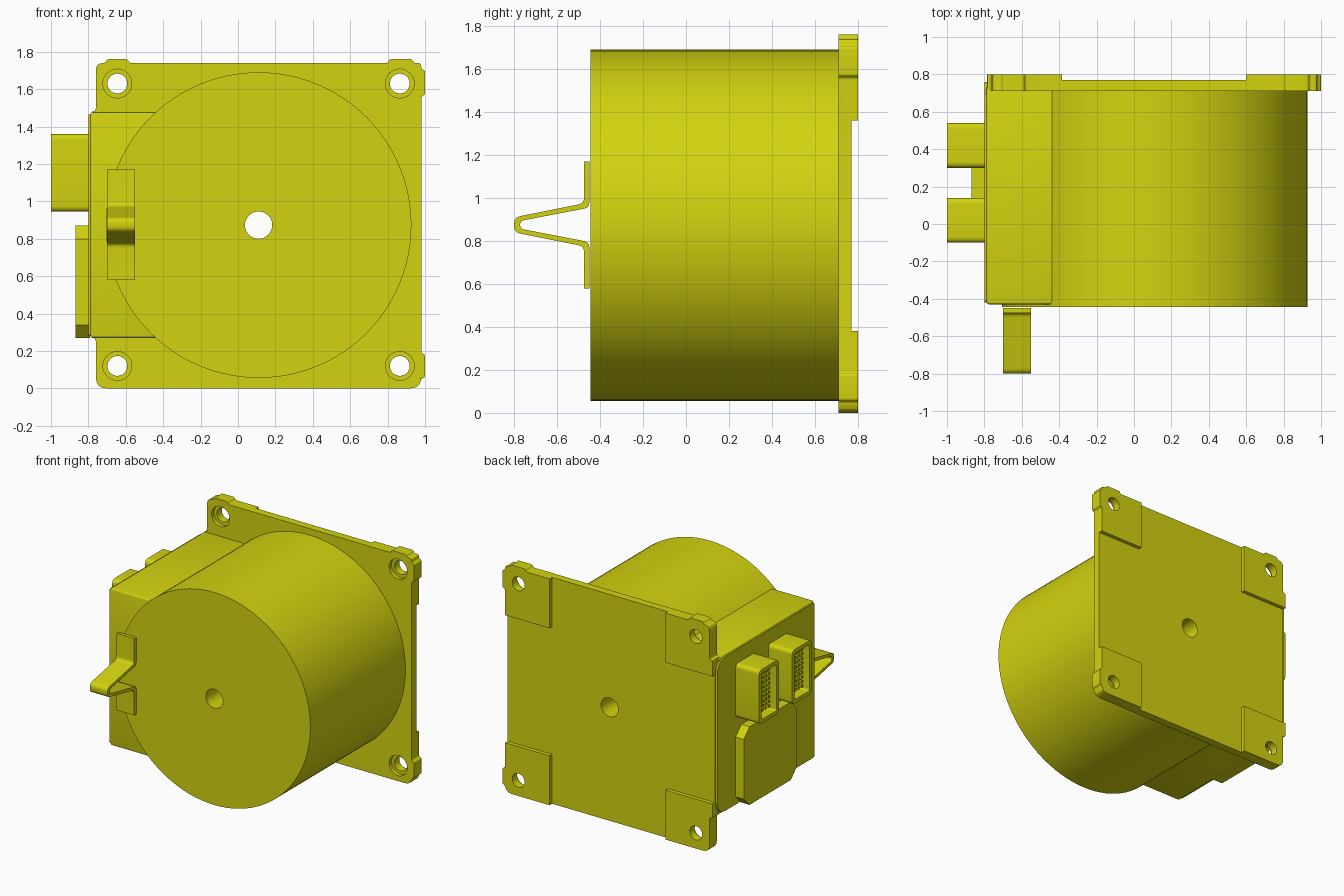
import bpy, bmesh
from math import cos, sin, tau, radians
from mathutils import Vector

if "Cube" in bpy.data.objects:
    bpy.data.objects.remove(bpy.data.objects["Cube"], do_unlink=True)

COLOUR = (0.65, 0.65, 0.005, 1)
mat = bpy.data.materials.new("yellow")
mat.use_nodes = True
mat.diffuse_color = COLOUR
bsdf = mat.node_tree.nodes["Principled BSDF"]
bsdf.inputs["Base Color"].default_value = COLOUR
bsdf.inputs["Roughness"].default_value = 0.6


def rounded(points, steps=6):
    """Polygon from (u, v) or (u, v, radius) corners."""
    out = []
    for i, p in enumerate(points):
        c = Vector(p[:2])
        if len(p) < 3:
            out.append(c)
            continue
        a = c + (Vector(points[i - 1][:2]) - c).normalized() * p[2]
        b = c + (Vector(points[(i + 1) % len(points)][:2]) - c).normalized() * p[2]
        for k in range(steps + 1):
            t = k / steps
            out.append(a * (1 - t) ** 2 + c * (2 * t * (1 - t)) + b * t * t)
    return out


def rect(u0, u1, v0, v1, r=0):
    corners = [(u0, v0), (u1, v0), (u1, v1), (u0, v1)]
    return rounded([c + (r,) for c in corners]) if r else corners


def circle(u, v, r, n=32):
    return [(u + r * cos(tau * i / n), v + r * sin(tau * i / n)) for i in range(n)]


def prism(name, outline, axis, lo, hi):
    """Extrude an outline along x (outline in y, z) or y (outline in x, z)."""
    bm = bmesh.new()
    place = (lambda u, v: (lo, u, v)) if axis == "x" else (lambda u, v: (u, lo, v))
    face = bm.faces.new([bm.verts.new(place(p[0], p[1])) for p in outline])
    ext = bmesh.ops.extrude_face_region(bm, geom=[face])
    move = Vector((hi - lo, 0, 0) if axis == "x" else (0, hi - lo, 0))
    bmesh.ops.translate(bm, vec=move,
                        verts=[g for g in ext["geom"] if isinstance(g, bmesh.types.BMVert)])
    bmesh.ops.recalc_face_normals(bm, faces=bm.faces)
    mesh = bpy.data.meshes.new(name)
    bm.to_mesh(mesh)
    bm.free()
    mesh.materials.append(mat)
    obj = bpy.data.objects.new(name, mesh)
    bpy.context.collection.objects.link(obj)
    return obj


def activate(obj):
    bpy.ops.object.select_all(action="DESELECT")
    obj.select_set(True)
    bpy.context.view_layer.objects.active = obj


def cut(obj, outline, axis, lo, hi):
    cutter = prism("cutter", outline, axis, lo, hi)
    cutter.hide_render = True
    mod = obj.modifiers.new("cut", "BOOLEAN")
    mod.operation, mod.solver, mod.object = "DIFFERENCE", "EXACT", cutter
    activate(obj)
    bpy.ops.object.modifier_apply(modifier=mod.name)
    bpy.data.objects.remove(cutter, do_unlink=True)


def bevel(obj, width, segments=3):
    mod = obj.modifiers.new("bevel", "BEVEL")
    mod.width, mod.segments = width, segments
    mod.limit_method, mod.angle_limit = "ANGLE", radians(40)
    activate(obj)
    bpy.ops.object.modifier_apply(modifier=mod.name)


CX, CZ = 0.11, 0.873
parts = []

# Mounting plate with edge tabs and a wider left side
T = 0.01
plate = prism("mounting_plate", rounded([
    (-0.76, 0, 0.06), (0.98, 0, 0.06),
    (0.98, 0.05, T), (1.0, 0.06, T), (1.0, 0.18, T), (0.98, 0.19, T),
    (0.98, 1.56, T), (1.0, 1.57, T), (1.0, 1.70, T), (0.98, 1.71, T),
    (0.98, 1.74, 0.02), (0.94, 1.74, T), (0.93, 1.76, T), (0.81, 1.76, T), (0.80, 1.74, T),
    (-0.58, 1.74, T), (-0.59, 1.76, T), (-0.70, 1.76, T), (-0.71, 1.74, T),
    (-0.76, 1.74, 0.04), (-0.76, 1.48, 0.02), (-0.785, 1.48, 0.01),
    (-0.785, 0.27, 0.01), (-0.76, 0.27, 0.02)], 4), "y", 0.71, 0.80)
# Cross-shaped recess leaves four raised corner pads on the back
cut(plate, rect(-0.385, 0.60, -0.2, 2), "y", 0.77, 0.9)
cut(plate, rect(-1.2, 1.2, 0.38, 1.36), "y", 0.77, 0.9)
# Counterbored corner holes and the shaft hole
for x in (-0.645, 0.865):
    for z in (0.12, 1.63):
        cut(plate, circle(x, z, 0.053), "y", 0.6, 0.9)
        cut(plate, circle(x, z, 0.077), "y", 0.6, 0.74)
cut(plate, circle(CX, CZ, 0.073), "y", 0.6, 0.9)
parts.append(plate)

# Round motor body with through hole
body = prism("round_body", circle(CX, CZ, 0.817, 96), "y", -0.445, 0.715)
cut(body, circle(CX, CZ, 0.073), "y", -0.6, 0.9)
parts.append(body)

# Side housing and its thin outer panel
housing = prism("side_housing", rect(-0.79, -0.1, 0.27, 1.477), "y", -0.43, 0.74)
bevel(housing, 0.015)
parts.append(housing)
parts.append(prism("side_panel", rounded([
    (-0.42, 0.28, 0.02), (0.76, 0.28, 0.1), (0.76, 1.465, 0.1), (-0.42, 1.465, 0.02)]),
    "x", -0.80, -0.77))

# Chamfered side cover
C = 0.07
y0, y1, z0, z1 = -0.10, 0.54, 0.27, 0.87
parts.append(prism("side_cover", [
    (y0 + C, z0), (y1 - C, z0), (y1, z0 + C), (y1, z1 - C),
    (y1 - C, z1), (y0 + C, z1), (y0, z1 - C), (y0, z0 + C)], "x", -0.87, -0.79))

# Two sockets with pin grids
for label, y in (("front", -0.10), ("rear", 0.30)):
    socket = prism(label + "_socket", rect(y, y + 0.24, 0.945, 1.36, 0.035), "x", -1.0, -0.79)
    cut(socket, rect(y + 0.03, y + 0.21, 0.975, 1.33, 0.015), "x", -1.1, -0.86)
    parts.append(socket)
    for i in range(4):
        for j in range(9):
            py, pz = y + 0.06 + i * 0.04, 1.01 + j * 0.0356
            parts.append(prism(label + "_pin", rect(py - 0.009, py + 0.009, pz - 0.009, pz + 0.009),
                               "x", -0.96, -0.85))

# Bent spring clip: half profile mirrored about its centre height
half = [(-0.45, 0.295), (-0.475, 0.295), (-0.475, 0.10, 0.025), (-0.80, 0.035, 0.03)]
inner = [(-0.772, 0.018, 0.018), (-0.45, 0.08, 0.025)]
outer_side = [(p[0], 0.875 + p[1]) + p[2:] for p in half]
outer_mirror = [(p[0], 0.875 - p[1]) + p[2:] for p in reversed(half)]
inner_mirror = [(p[0], 0.875 - p[1]) + p[2:] for p in reversed(inner)]
inner_side = [(p[0], 0.875 + p[1]) + p[2:] for p in inner]
parts.append(prism("spring_clip", rounded(outer_side + outer_mirror + inner_mirror + inner_side),
                   "x", -0.70, -0.55))

# Smooth curved faces while keeping hard edges
bpy.ops.object.select_all(action="DESELECT")
for obj in parts:
    obj.select_set(True)
bpy.context.view_layer.objects.active = parts[0]
bpy.ops.object.shade_smooth_by_angle(angle=radians(25))
